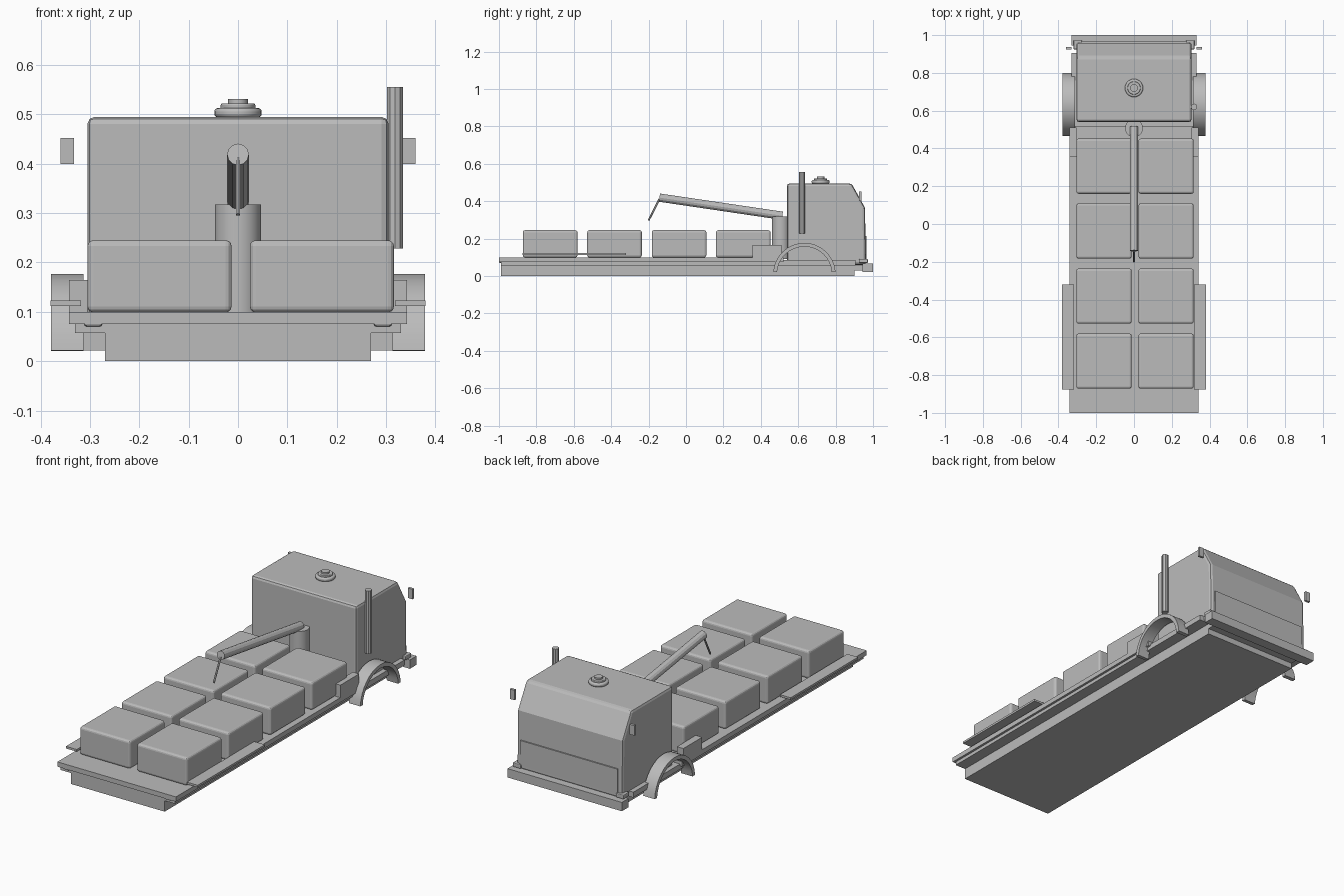
import bpy, bmesh, math
from mathutils import Vector

if "Cube" in bpy.data.objects:
    bpy.data.objects.remove(bpy.data.objects["Cube"])

grey = bpy.data.materials.new("plain grey")
grey.diffuse_color = (0.5, 0.5, 0.5, 1)
grey.use_nodes = True
grey.node_tree.nodes["Principled BSDF"].inputs["Base Color"].default_value = grey.diffuse_color


def finish(name, bm, bevel=0.0, segs=2, smooth=False):
    bmesh.ops.recalc_face_normals(bm, faces=bm.faces[:])
    me = bpy.data.meshes.new(name)
    bm.to_mesh(me)
    bm.free()
    ob = bpy.data.objects.new(name, me)
    bpy.context.collection.objects.link(ob)
    me.materials.append(grey)
    if bevel:
        m = ob.modifiers.new("bevel", 'BEVEL')
        m.width, m.segments, m.limit_method = bevel, segs, 'ANGLE'
        m.angle_limit = math.radians(40)
    if smooth:
        bpy.ops.object.select_all(action='DESELECT')
        bpy.context.view_layer.objects.active = ob
        ob.select_set(True)
        bpy.ops.object.shade_smooth_by_angle(angle=math.radians(35))
    return ob


def box(name, x, y, z, bevel=0.0, segs=2):
    bm = bmesh.new()
    bmesh.ops.create_cube(bm, size=1)
    for v in bm.verts:
        v.co = [(r[0] + r[1]) / 2 + c * (r[1] - r[0]) for r, c in zip((x, y, z), v.co)]
    return finish(name, bm, bevel, segs)


def rod(name, a, b, r, sides, smooth=False, bevel=0.0):
    a, b = Vector(a), Vector(b)
    bm = bmesh.new()
    bmesh.ops.create_cone(bm, cap_ends=True, segments=sides, radius1=r, radius2=r,
                          depth=(b - a).length)
    rot = (b - a).to_track_quat('Z', 'Y').to_matrix()
    for v in bm.verts:
        v.co = rot @ v.co + (a + b) / 2
    return finish(name, bm, bevel, 3, smooth)


def extrude_x(name, profile, x0, x1, bevel=0.0, smooth=False):
    # (y, z) outline pushed along x
    bm = bmesh.new()
    f = bm.faces.new([bm.verts.new((x0, y, z)) for y, z in profile])
    g = bmesh.ops.extrude_face_region(bm, geom=[f])['geom']
    bmesh.ops.translate(bm, vec=(x1 - x0, 0, 0),
                        verts=[v for v in g if isinstance(v, bmesh.types.BMVert)])
    return finish(name, bm, bevel, 2, smooth)


# Chassis and deck
box("chassis", (-.27, .27), (-.99, .90), (0, .058))
box("lower_deck", (-.33, .33), (-.99, .905), (.057, .085))
box("cargo_deck", (-.342, .342), (-1, .52), (.075, .10))
box("bumper", (-.33, .33), (.945, 1.0), (.022, .068))
box("bumper_mount", (-.27, .27), (.89, .95), (.03, .06))

# Cab with sloped windscreen
extrude_x("cab", [(.54, .06), (.54, .495), (.885, .495), (.957, .365), (.962, .06)],
          -.305, .305, bevel=.014)
box("front_grille", (-.28, .28), (.955, .966), (.085, .215))

# Roof hatch
rod("hatch_ring", (0, .72, .494), (0, .72, .513), .048, 24, True, .007)
rod("hatch_lid", (0, .72, .51), (0, .72, .522), .035, 24, True, .003)
rod("hatch_knob", (0, .72, .52), (0, .72, .531), .02, 16, True)

# Exhaust stack
rod("exhaust_stack", (.318, .62, .228), (.318, .62, .556), .017, 10)

# Crane
rod("crane_post", (0, .507, .09), (0, .507, .318), .047, 32, True)
rod("crane_boom", (0, .515, .322), (0, -.142, .419), .022, 12)
rod("crane_hook", (0, -.142, .412), (0, -.20, .297), .005, 6)

# Crates, two columns of four
for i, y in enumerate((-.872, -.528, -.183, .160)):
    for j, x in enumerate((-.305, .024)):
        box(f"crate_{i}_{j}", (x, x + .292), (y, y + .292), (.099, .245), .012, 3)

# Paired side parts
for s, side in ((-1, "left"), (1, "right")):
    def span(a, b):
        return tuple(sorted((s * a, s * b)))
    n = 16
    angs = [math.radians(4 + 172 * k / n) for k in range(n + 1)]
    arch = [(.633 + .167 * math.cos(a), .01 + .167 * math.sin(a)) for a in angs]
    arch += [(.633 + .147 * math.cos(a), .01 + .147 * math.sin(a)) for a in reversed(angs)]
    extrude_x(f"fender_{side}", arch, *span(.313, .379), smooth=True)
    box(f"tool_box_{side}", span(.305, .342), (.355, .51), (.095, .165))
    box(f"side_plate_{side}", span(.318, .38), (-.875, -.32), (.112, .123))
    box(f"mirror_{side}", span(.332, .36), (.925, .938), (.40, .452))
    box(f"headlight_{side}", span(.275, .32), (.925, .972), (.07, .092), .004)
    box(f"tail_light_{side}", span(.275, .312), (-1.0, -.985), (.07, .092), .006)
